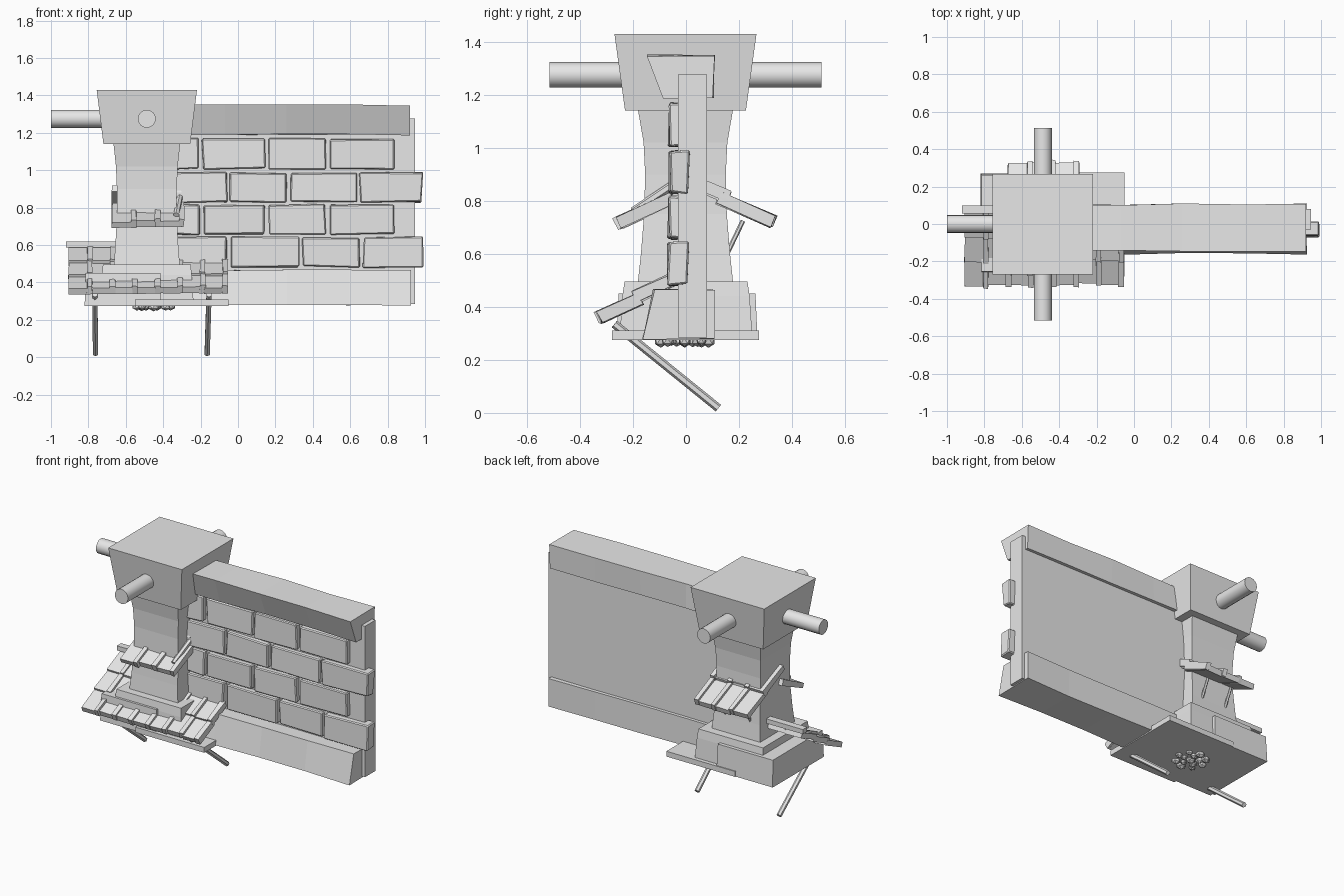
import bpy, bmesh, math, random
from mathutils import Vector, Matrix

random.seed(4)
cube = bpy.data.objects.get("Cube")
if cube:
    bpy.data.objects.remove(cube, do_unlink=True)

GREY = (0.8, 0.8, 0.8, 1)
stone = bpy.data.materials.new("plain grey")
stone.use_nodes = True
stone.diffuse_color = GREY
stone.node_tree.nodes["Principled BSDF"].inputs["Base Color"].default_value = GREY


def finish(name, bm, smooth=False):
    bmesh.ops.recalc_face_normals(bm, faces=bm.faces[:])
    mesh = bpy.data.meshes.new(name)
    bm.to_mesh(mesh)
    bm.free()
    mesh.materials.append(stone)
    obj = bpy.data.objects.new(name, mesh)
    bpy.context.scene.collection.objects.link(obj)
    if smooth:
        bpy.ops.object.select_all(action='DESELECT')
        obj.select_set(True)
        bpy.context.view_layer.objects.active = obj
        bpy.ops.object.shade_smooth_by_angle(angle=math.radians(40))
    return obj


def add_box(bm, x, y, z, matrix=None, jitter=0):
    """Box between (min, max) pairs, optionally placed and roughened."""
    size = Vector((x[1] - x[0], y[1] - y[0], z[1] - z[0]))
    mid = Vector((x[0] + x[1], y[0] + y[1], z[0] + z[1])) / 2
    m = Matrix.Translation(mid) @ Matrix.Diagonal((*size, 1))
    verts = bmesh.ops.create_cube(bm, size=1, matrix=(matrix or Matrix()) @ m)["verts"]
    for v in verts:
        v.co += Vector([random.uniform(-jitter, jitter) for _ in range(3)])
    return verts


def box(name, x, y, z):
    bm = bmesh.new()
    add_box(bm, x, y, z)
    return finish(name, bm)


def stack(name, cx, cy, rings):
    """Square tower from (z, half x, half y) rings."""
    bm = bmesh.new()
    loops = [[bm.verts.new((cx + sx * hx, cy + sy * hy, z))
              for sx, sy in ((-1, -1), (1, -1), (1, 1), (-1, 1))] for z, hx, hy in rings]
    bm.faces.new(loops[0])
    bm.faces.new(loops[-1])
    for a, b in zip(loops, loops[1:]):
        for i in range(4):
            j = (i + 1) % 4
            bm.faces.new((a[i], a[j], b[j], b[i]))
    return finish(name, bm)


def beam(name, x0, x1, profile):
    """Long beam from a (y, z) outline with slightly worn ends and edges."""
    bm = bmesh.new()
    loops = []
    for i in range(5):
        x = x0 + (x1 - x0) * i / 4
        loops.append([bm.verts.new((x, y + random.uniform(-.005, .005),
                                    z + random.uniform(-.004, .004))) for y, z in profile])
    bm.faces.new(loops[0])
    bm.faces.new(loops[-1])
    n = len(profile)
    for a, b in zip(loops, loops[1:]):
        for i in range(n):
            bm.faces.new((a[i], a[(i + 1) % n], b[(i + 1) % n], b[i]))
    return finish(name, bm)


def rod(name, start, end, radius, sides, smooth=False):
    a, b = Vector(start), Vector(end)
    bm = bmesh.new()
    m = Matrix.Translation((a + b) / 2) @ (b - a).to_track_quat('Z', 'Y').to_matrix().to_4x4()
    bmesh.ops.create_cone(bm, cap_ends=True, segments=sides, radius1=radius, radius2=radius,
                          depth=(b - a).length, matrix=m)
    return finish(name, bm, smooth)


def tile_roof(name, eave, top, rows, thick=.035):
    """Overlapping tile rows from eave to top (y, z); rows list (x0, x1)."""
    low, high = Vector((0, *eave)), Vector((0, *top))
    up = (high - low).normalized()
    side = Vector((1, 0, 0))
    normal = side.cross(up)
    if normal.z < 0:
        normal = -normal
    frame = Matrix.Translation(low) @ Matrix((side, up, normal)).transposed().to_4x4()
    step = (high - low).length / len(rows)
    bm = bmesh.new()
    for r, (x0, x1) in enumerate(rows):
        tilt = frame @ Matrix.Translation((0, r * step, .012)) @ Matrix.Rotation(-.09, 4, 'X')
        count = max(1, round((x1 - x0) / .12))
        w = (x1 - x0) / count
        for c in range(count):
            x = x0 + c * w
            drop = random.uniform(-.012, .008)
            add_box(bm, (x, x + w - .004), (drop, step * 1.12), (0, thick), tilt, .003)
            # raised roll covering each joint
            add_box(bm, (x + w - .022, x + w + .006), (drop - .006, step * 1.1),
                    (.004, thick + .014), tilt, .003)
    return finish(name, bm)


# Pillar
PX = -.4875
stack("pillar_cap", PX, -.002, [(1.14, .232, .228), (1.43, .268, .268)])
stack("pillar_shaft", PX, -.002, [(.47, .178, .182), (.6, .168, .168), (.75, .16, .156),
                                  (.9, .16, .152), (1.02, .165, .158), (1.16, .18, .182)])
stack("plinth", PX, 0, [(.29, .25, .25), (.44, .24, .24), (.495, .235, .232)])
rod("side_bar", (-1, 0, 1.275), (PX, 0, 1.275), .048, 16, True)
rod("cross_bar", (PX, -.515, 1.275), (PX, .512, 1.275), .048, 16, True)

# Base
stack("base_block", -.615, .004, [(.275, .205, .266), (.45, .2, .258)])
box("base_slab", (-.55, -.05), (-.28, .275), (.275, .31))
for name, x0, x1 in (("left_leg", -.155, -.165), ("right_leg", -.765, -.762)):
    rod(name, (x0, -.27, .335), (x1, .122, .018), .016, 6)

# Pebble cluster under the base
bm = bmesh.new()
spots = [(0, 0)] + [(r * math.cos(a), r * math.sin(a)) for r, n in ((.052, 5), (.09, 8))
                    for a in (math.tau * i / n for i in range(n))]
for dx, dy in spots:
    m = (Matrix.Translation((-.45 + dx, -.005 + dy, .272)) @ Matrix.Rotation(dx * 40, 4, 'Z')
         @ Matrix.Diagonal((1, .8, .8, 1)))
    bmesh.ops.create_icosphere(bm, subdivisions=1, radius=random.uniform(.022, .034), matrix=m)
finish("pebbles", bm)

# Wall
box("wall_panel", (-.45, .945), (-.03, .08), (.285, 1.277))
beam("top_beam", -.4, .92, [(-.085, 1.19), (.105, 1.19), (.105, 1.348), (-.145, 1.348)])
beam("bottom_beam", -.4, .925, [(-.16, .28), (.105, .28), (.105, .465), (-.122, .465)])

# Bricks: row bottom and the joint positions along it
bm = bmesh.new()
for z, joints in ((1.0, (-.36, -.2, .152, .477, .85)), (.82, (-.36, -.05, .27, .642, .995)),
                  (.648, (-.36, -.192, .152, .477, .845)), (.475, (-.36, -.05, .335, .66, .995))):
    for a, b in zip(joints, joints[1:]):
        front = -.058 - random.uniform(0, .012)
        add_box(bm, (a + .01, b - .01), (front, .01), (z + .008, z + .168), jitter=.006)
bmesh.ops.bevel(bm, geom=bm.edges[:], offset=.006, segments=1, affect='EDGES')
finish("bricks", bm)

# Lower roof
FULL, LEFT = (-.905, -.06), (-.905, -.66)
tile_roof("lower_roof", (-.305, .33), (.08, .55), [FULL, FULL, LEFT])
box("lower_roof_ridge", (-.92, -.65), (.055, .1), (.588, .618))

# Upper roofs
tile_roof("upper_front_roof", (-.235, .685), (-.06, .785), [(-.675, -.295)])
tile_roof("upper_back_roof", (.308, .69), (-.04, .88), [(-.675, -.3)] * 2)
rod("roof_hip", (-.33, -.2, .76), (-.31, -.05, .86), .016, 6)
for name, x in (("left_strut", -.4), ("right_strut", -.58)):
    rod(name, (x, .145, .58), (x, .215, .725), .009, 6)
